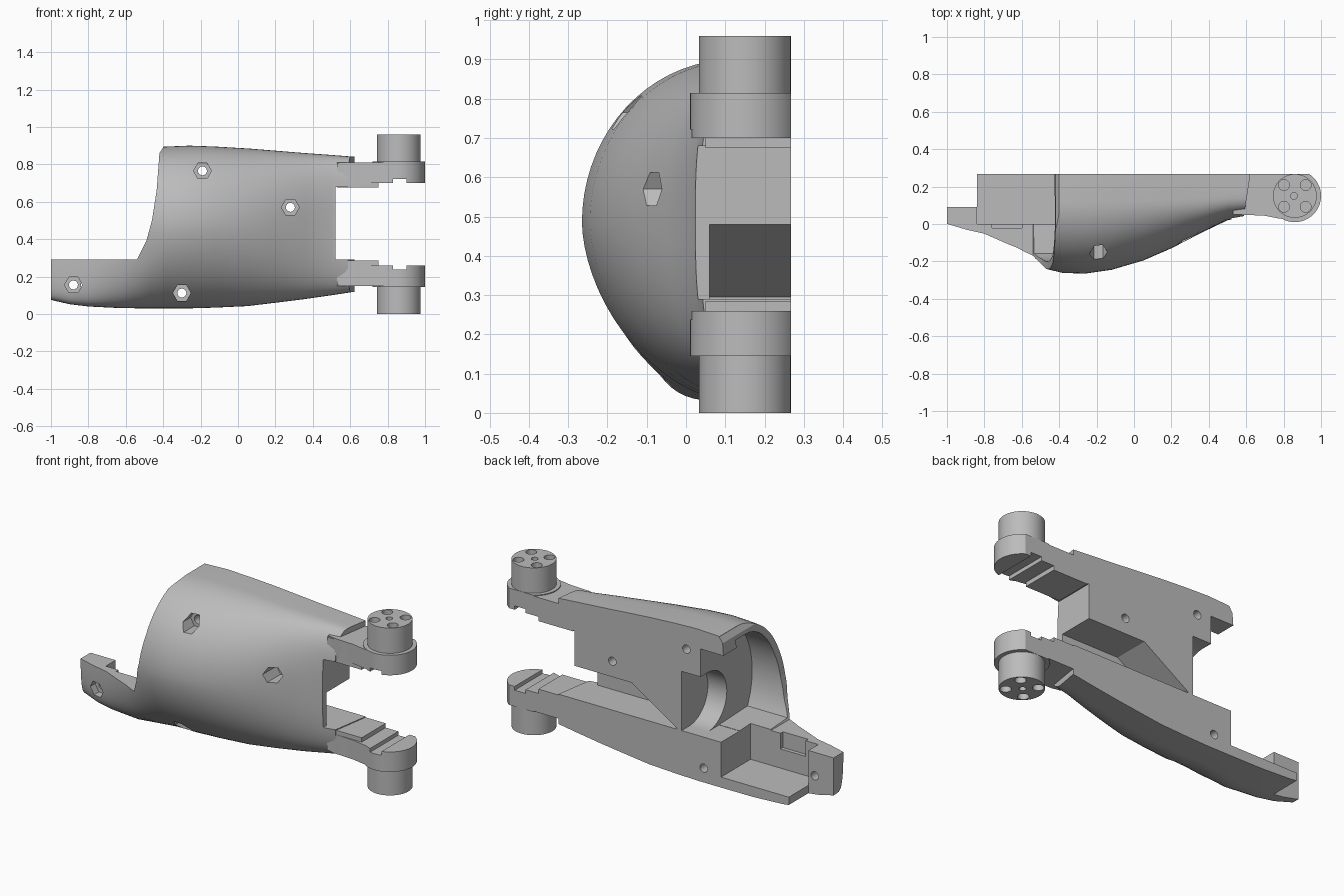
import bpy, bmesh
from math import cos, sin, pi, radians

cube = bpy.data.objects.get("Cube")
if cube:
    bpy.data.objects.remove(cube)

grey = bpy.data.materials.new("matte_grey")
grey.use_nodes = True
colour = (0.5, 0.5, 0.5, 1)
grey.diffuse_color = colour
grey.node_tree.nodes["Principled BSDF"].inputs["Base Color"].default_value = colour


def skin(name, rings):
    """Solid from a row of matching closed rings."""
    bm = bmesh.new()
    rows = [[bm.verts.new(p) for p in ring] for ring in rings]
    count = len(rows[0])
    for a, b in zip(rows, rows[1:]):
        for i in range(count):
            j = (i + 1) % count
            bm.faces.new((a[i], a[j], b[j], b[i]))
    bm.faces.new(rows[0])
    bm.faces.new(rows[-1])
    bmesh.ops.recalc_face_normals(bm, faces=bm.faces)
    mesh = bpy.data.meshes.new(name)
    bm.to_mesh(mesh)
    bm.free()
    obj = bpy.data.objects.new(name, mesh)
    bpy.context.collection.objects.link(obj)
    return obj


def prism(name, profile, axis, low, high):
    """Extrude a 2D profile along x, y or z."""
    place = {"x": lambda p, t: (t, p[0], p[1]),
             "y": lambda p, t: (p[0], t, p[1]),
             "z": lambda p, t: (p[0], p[1], t)}[axis]
    return skin(name, [[place(p, t) for p in profile] for t in (low, high)])


def box(name, x0, x1, y0, y1, z0, z1):
    return prism(name, [(x0, y0), (x1, y0), (x1, y1), (x0, y1)], "z", z0, z1)


def circle(cx, cy, r, sides=40):
    return [(cx + r * cos(2 * pi * i / sides), cy + r * sin(2 * pi * i / sides))
            for i in range(sides)]


def combine(obj, tool, operation="DIFFERENCE"):
    mod = obj.modifiers.new("bool", "BOOLEAN")
    mod.operation = operation
    mod.solver = "EXACT"
    mod.object = tool
    bpy.context.view_layer.objects.active = obj
    bpy.ops.object.modifier_apply(modifier=mod.name)
    bpy.data.objects.remove(tool)


def finish(obj):
    obj.data.materials.clear()
    obj.data.materials.append(grey)
    bpy.ops.object.select_all(action="DESELECT")
    obj.select_set(True)
    bpy.context.view_layer.objects.active = obj
    bpy.ops.object.shade_smooth_by_angle(angle=radians(28))


BACK = 0.268

# Outer shell sections: x, front y, top z, bottom z, shoulder y, upper and lower squareness
stations = [
    (-1.0, 0.0, 0.90, 0.075, 0.08, 3.0, 4.5),
    (-0.9, -0.03, 0.90, 0.052, 0.08, 2.8, 4.5),
    (-0.8, -0.053, 0.90, 0.04, 0.08, 2.6, 4.2),
    (-0.62, -0.138, 0.90, 0.031, 0.08, 2.1, 2.7),
    (-0.47, -0.24, 0.89, 0.03, 0.11, 2.0, 1.9),
    (-0.38, -0.262, 0.895, 0.03, 0.12, 2.0, 1.75),
    (-0.26, -0.265, 0.90, 0.03, 0.12, 2.0, 1.75),
    (-0.12, -0.245, 0.895, 0.034, 0.12, 2.0, 1.75),
    (0.05, -0.195, 0.885, 0.042, 0.125, 2.0, 1.85),
    (0.2, -0.13, 0.873, 0.06, 0.13, 2.1, 2.0),
    (0.36, -0.047, 0.86, 0.08, 0.145, 2.5, 2.4),
    (0.5, 0.02, 0.85, 0.10, 0.165, 3.0, 3.0),
    (0.63, 0.045, 0.84, 0.12, 0.18, 3.5, 3.5),
]


def section(x, front, top, bottom, shoulder, upper, lower):
    mid = (top + bottom) / 2 + 0.02
    ring = [(x, BACK, top)]
    for i in range(37):
        a = pi / 2 - pi * i / 36
        c, s = max(cos(a), 0), sin(a)
        n, reach = (upper, top - mid) if s > 0 else (lower, bottom - mid)
        ring.append((x, shoulder - (shoulder - front) * c ** (2 / n),
                     mid + reach * abs(s) ** (2 / n)))
    return ring + [(x, BACK, bottom)]


shell = skin("forearm_shell", [section(*s) for s in stations])

# Wrist end trim with its swept edge, slanted trim at the hinge end
combine(shell, prism("trim", [(-1.2, 0.29), (-0.54, 0.29), (-0.49, 0.39), (-0.46, 0.5),
                              (-0.435, 0.66), (-0.42, 0.86), (-0.40, 0.89), (-0.40, 1.1),
                              (-1.2, 1.1)], "y", -0.5, 0.5))
combine(shell, prism("slant", [(0.625, 0.3), (0.62, 0.25), (0.585, 0.03), (0.57, -0.2),
                               (0.9, -0.2), (0.9, 0.3)], "z", -0.1, 1.1))
# Fork opening and the cable channel with its sloped end
combine(shell, box("fork_gap", 0.52, 0.8, -0.4, 0.4, 0.29, 0.68))
combine(shell, prism("channel", [(0.7, 0.29), (0.7, 0.48), (0.157, 0.48), (-0.13, 0.295),
                                 (-0.13, 0.29)], "y", 0.06, 0.4))
# Shallow hollow at the open end, then a round seat open to the back
arch = [(0.06 - 0.26 * sin(a), max(0.49 + 0.345 * cos(a), 0.29))
        for a in [i * 2.15 / 24 for i in range(25)]]
combine(shell, prism("hollow", arch + [(0.15, 0.29), (0.15, 0.835)], "x", -0.7, -0.28))
combine(shell, box("back_step", -0.7, -0.28, 0.1, 0.4, 0.29, 0.79))
seat = [(0.2 - 0.17 * sin(pi * i / 24), 0.46 + 0.17 * cos(pi * i / 24)) for i in range(25)]
combine(shell, prism("seat", seat + [(0.4, 0.29), (0.4, 0.63)], "x", -0.4, -0.16))
# Tray in the lower tail, thin tail tab
combine(shell, box("tray", -0.84, -0.41, 0.0, 0.4, 0.09, 0.5))
combine(shell, box("tray_slot", -0.76, -0.6, -0.022, 0.1, 0.2, 0.5))
combine(shell, box("tab_trim", -1.2, -0.84, 0.09, 0.4, -0.1, 0.5))

# Screw holes with hexagonal nut pockets
for x, z, floor in [(-0.19, 0.765, -0.09), (0.28, 0.57, 0.02),
                    (-0.3, 0.112, 0.06), (-0.88, 0.155, 0.03)]:
    combine(shell, prism("nut_pocket", circle(x, z, 0.048, 6), "y", -0.5, floor))
    combine(shell, prism("screw_hole", circle(x, z, 0.024, 16), "y", -0.5, 0.5))
finish(shell)

# Hinge arms: the lower one mirrors the upper one
HX, HY = 0.86, 0.15
for side in ("upper", "lower"):
    def span(a, b):
        return (a, b) if side == "upper" else (0.96 - b, 0.96 - a)

    arm = prism(side + "_hinge_arm", [(0.53, BACK), (0.53, 0.06), (0.58, 0.049), (0.64, 0.047),
                                      (0.70, 0.044), (0.76, 0.032), (0.84, 0.02), (HX, 0.1),
                                      (HX, BACK)], "z", *span(0.70, 0.81))
    combine(arm, prism("eye", circle(HX, HY, 0.14, 48), "z", *span(0.70, 0.815)), "UNION")
    combine(arm, box("root", 0.53, 0.75, 0.05, BACK, *span(0.675, 0.805)), "UNION")
    combine(arm, box("back_trim", 0.4, 1.2, BACK, 0.5, -0.1, 1.1))
    combine(arm, box("groove", 0.83, 0.90, -0.1, 0.5, *span(0.6, 0.722)))
    finish(arm)

    # Round boss with bolt holes
    boss = prism(side + "_hinge_boss", circle(HX, HY, 0.117, 48), "z", *span(0.80, 0.96))
    for dx in (-0.058, 0.058):
        for dy in (-0.058, 0.058):
            combine(boss, prism("bolt", circle(HX + dx, HY + dy, 0.029, 20), "z",
                                *span(0.86, 1.1)))
    combine(boss, prism("pin", circle(HX - 0.005, HY, 0.018, 16), "z", *span(0.84, 1.1)))
    finish(boss)
